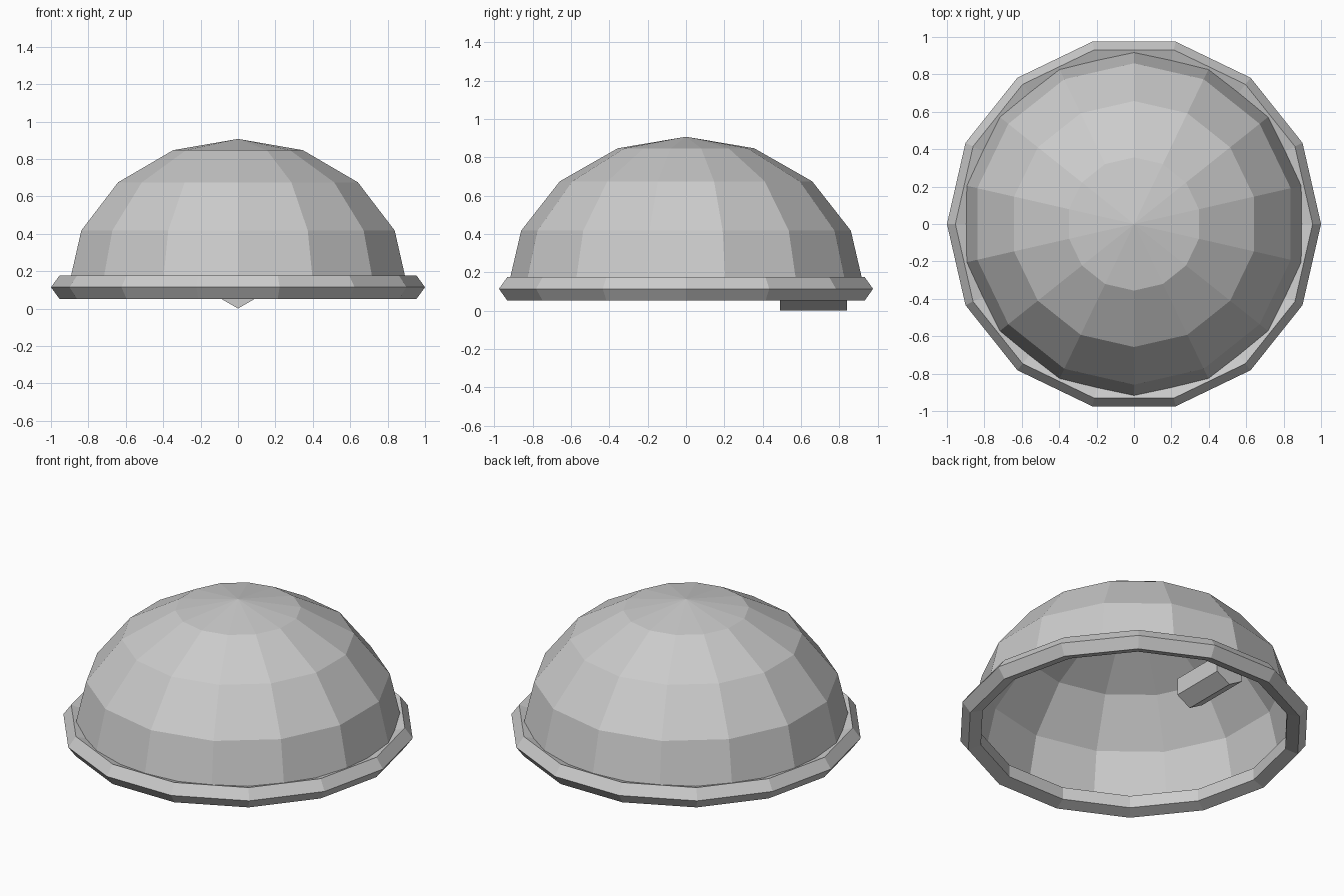
import bpy, bmesh
from math import sin, cos, pi

if "Cube" in bpy.data.objects:
    bpy.data.objects.remove(bpy.data.objects["Cube"])

SIDES = 14
RING_Z = 0.114


def lathe(name, profile, phase, closed):
    """Spin an (r, z) profile round the z axis; r = 0 becomes a pole."""
    bm = bmesh.new()
    rows = []
    for r, z in profile:
        if r < 1e-6:
            rows.append([bm.verts.new((0, 0, z))] * SIDES)
        else:
            rows.append([bm.verts.new((r * cos(phase + 2 * pi * i / SIDES),
                                       r * sin(phase + 2 * pi * i / SIDES), z))
                         for i in range(SIDES)])
    pairs = list(zip(rows, rows[1:]))
    if closed:
        pairs.append((rows[-1], rows[0]))
    for a, b in pairs:
        for i in range(SIDES):
            j = (i + 1) % SIDES
            quad = list(dict.fromkeys((a[i], a[j], b[j], b[i])))
            bm.faces.new(quad)
    return finish(name, bm)


def finish(name, bm):
    bmesh.ops.recalc_face_normals(bm, faces=bm.faces)
    mesh = bpy.data.meshes.new(name)
    bm.to_mesh(mesh)
    bm.free()
    obj = bpy.data.objects.new(name, mesh)
    bpy.context.collection.objects.link(obj)
    return obj


# Open, slightly squashed half-sphere shell
dome = [(0.93 * cos(k * pi / 8), RING_Z + 0.793 * sin(k * pi / 8)) for k in range(5)]
lathe("dome_shell", dome, pi / 2, False)

# Rim tube with a five-sided section
rim = [(0.935 + 0.065 * cos(2 * pi * k / 5), RING_Z + 0.065 * sin(2 * pi * k / 5))
       for k in range(5)]
lathe("rim_ring", rim, 0, True)

# Six-sided peg lying front to back under the rear edge
R = 0.105
bm = bmesh.new()
ends = [[bm.verts.new((R * sin(k * pi / 3), y, R - R * cos(k * pi / 3)))
         for k in range(6)] for y in (0.49, 0.84)]
for end in ends:
    bm.faces.new(end)
for k in range(6):
    n = (k + 1) % 6
    bm.faces.new((ends[0][k], ends[0][n], ends[1][n], ends[1][k]))
finish("rear_peg", bm)
